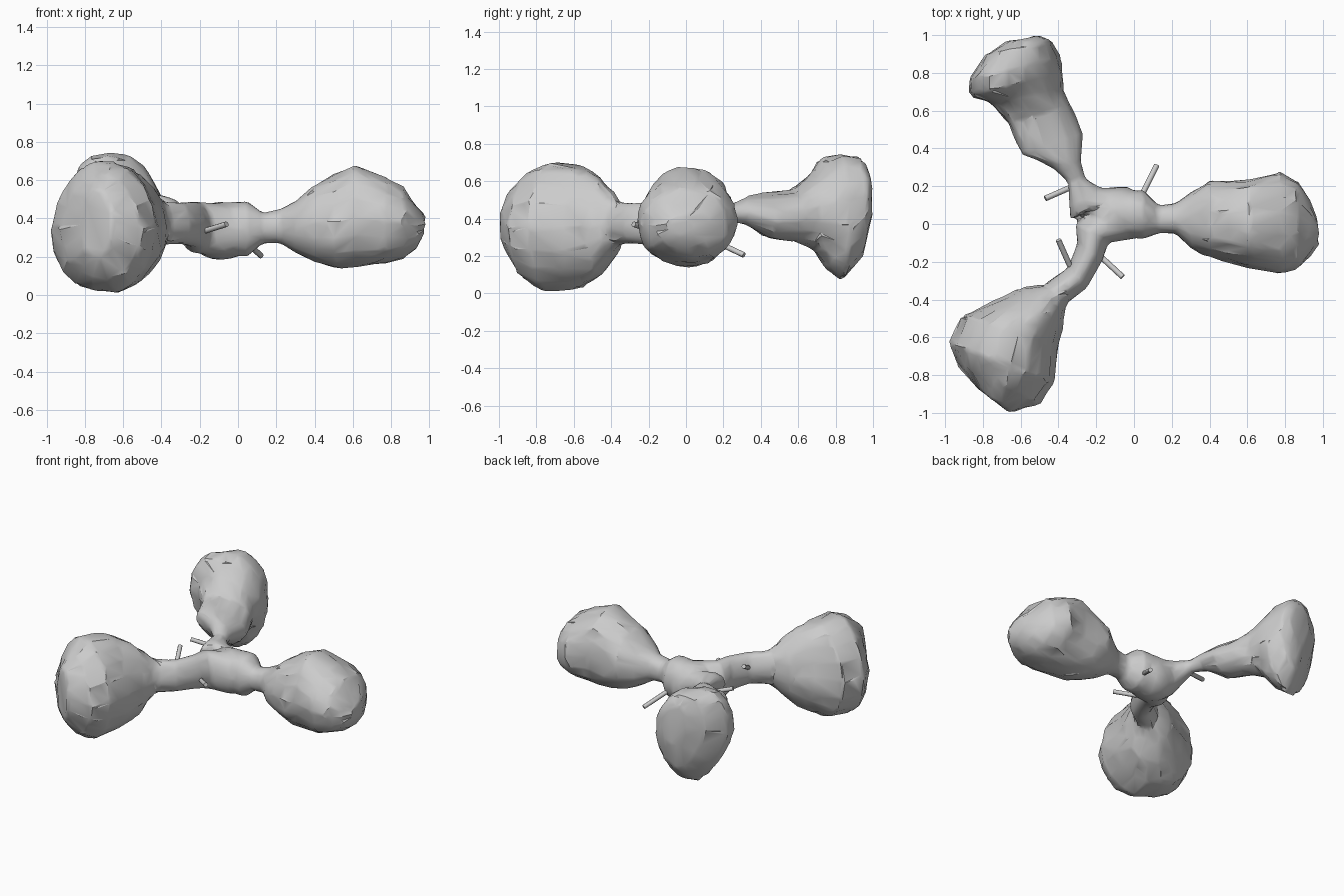
import bpy, bmesh, math, random
from mathutils import Vector, Matrix

cube = bpy.data.objects.get("Cube")
if cube:
    bpy.data.objects.remove(cube, do_unlink=True)
random.seed(4)

grey = bpy.data.materials.new("light grey")
grey.use_nodes = True
GREY = (0.6, 0.6, 0.6, 1)
grey.diffuse_color = GREY
grey.node_tree.nodes["Principled BSDF"].inputs["Base Color"].default_value = GREY

# Arm sections: one side (x, y), other side (x, y), bottom z, top z
ARM_LEFT = [
    (-.03, -.07, -.03, .18, .20, .49), (.05, -.08, .05, .18, .20, .49),
    (.13, -.05, .13, .10, .27, .43), (.22, -.05, .22, .11, .27, .45),
    (.30, -.13, .30, .17, .22, .49), (.40, -.18, .40, .23, .17, .58),
    (.50, -.20, .50, .235, .135, .63), (.61, -.23, .61, .24, .14, .685),
    (.77, -.27, .77, .275, .165, .61), (.87, -.23, .87, .23, .19, .56),
    (.935, -.17, .93, .13, .24, .47), (.98, -.10, .97, .03, .31, .42)]
ARM_FRONT = [
    (0, -.08, -.20, .10, .20, .48), (-.135, -.10, -.31, .0, .22, .49),
    (-.165, -.19, -.30, -.10, .25, .49), (-.25, -.34, -.35, -.23, .265, .485),
    (-.345, -.41, -.47, -.32, .26, .49), (-.36, -.45, -.60, -.34, .19, .55),
    (-.37, -.52, -.74, -.41, .09, .63), (-.395, -.66, -.91, -.48, .015, .685),
    (-.42, -.84, -.98, -.63, .01, .70), (-.50, -.95, -.93, -.75, .08, .63),
    (-.65, -1.0, -.82, -.88, .20, .55)]
ARM_BACK = [
    (-.02, .20, -.34, .02, .21, .47), (-.17, .19, -.345, .09, .30, .48),
    (-.255, .24, -.35, .22, .38, .47), (-.28, .33, -.44, .305, .37, .51),
    (-.27, .48, -.60, .37, .30, .535), (-.33, .63, -.67, .53, .28, .55),
    (-.37, .72, -.76, .64, .24, .63), (-.38, .80, -.87, .68, .13, .72),
    (-.385, .88, -.88, .77, .07, .745), (-.43, .97, -.78, .90, .20, .73),
    (-.50, 1.0, -.68, .965, .38, .66)]


def add_arm(bm, sections, narrow_top=0, narrow_base=0, tilt=0, sides=18):
    """Loft slightly lumpy oval rings into a closed arm."""
    rings = []
    for x1, y1, x2, y2, lo, hi in sections:
        centre = Vector(((x1 + x2) / 2, (y1 + y2) / 2, (lo + hi) / 2))
        across = Vector(((x1 - x2) / 2, (y1 - y2) / 2, 0))
        lump = 0.03 if hi - lo > 0.3 else 0.01
        ring = []
        for i in range(sides):
            a = math.tau * i / sides
            c, s = math.cos(a), math.sin(a)
            c = math.copysign(abs(c) ** 0.9, c)
            s = math.copysign(abs(s) ** 0.9, s)
            k = 0.995 + random.uniform(-1, 1) * lump
            z = (hi - lo) / 2 * s + tilt * across.length * c
            c *= 1 - narrow_top * max(0, s) - narrow_base * max(0, -s)
            ring.append(bm.verts.new(centre + (across * c + Vector((0, 0, z))) * k))
        rings.append(ring)
    for a, b in zip(rings, rings[1:]):
        for i in range(sides):
            j = (i + 1) % sides
            bm.faces.new((a[i], a[j], b[j], b[i]))
    bm.faces.new(rings[0])
    bm.faces.new(rings[-1])


def make_object(name, bm):
    bmesh.ops.recalc_face_normals(bm, faces=bm.faces)
    mesh = bpy.data.meshes.new(name)
    bm.to_mesh(mesh)
    bm.free()
    mesh.materials.append(grey)
    obj = bpy.data.objects.new(name, mesh)
    bpy.context.collection.objects.link(obj)
    bpy.ops.object.select_all(action='DESELECT')
    obj.select_set(True)
    bpy.context.view_layer.objects.active = obj
    return obj


# Body: three lobed arms fused with a round hub
bm = bmesh.new()
add_arm(bm, ARM_LEFT)
add_arm(bm, ARM_FRONT, narrow_top=0.2)
add_arm(bm, ARM_BACK, narrow_base=0.25, tilt=-0.2)
bmesh.ops.create_icosphere(
    bm, subdivisions=3, radius=1,
    matrix=Matrix.Translation((-.09, .058, .335)) @ Matrix.Diagonal((.18, .14, .153, 1)))
body = make_object("lobed_body", bm)

remesh = body.modifiers.new("fuse", 'REMESH')
remesh.mode = 'VOXEL'
remesh.voxel_size = 0.016
soften = body.modifiers.new("soften", 'SMOOTH')
soften.factor = 0.5
soften.iterations = 4
facet = body.modifiers.new("facet", 'DECIMATE')
facet.ratio = 0.08
for name in ("fuse", "soften", "facet"):
    bpy.ops.object.modifier_apply(modifier=name)
if not body.data.materials:
    body.data.materials.append(grey)

# Rough, chipped surface on the lobes, smooth towards the hub
for v in body.data.vertices:
    reach = math.hypot(v.co.x + .1, v.co.y)
    if reach > 0.45:
        v.co += v.normal * random.uniform(-.006, .005)
bpy.ops.object.shade_smooth_by_angle(angle=math.radians(30))

# Thin rods poking out near the hub
RODS = {
    "rod_left": ((.03, .13, .29), (.12, .31, .205)),
    "rod_back": ((-.31, .205, .385), (-.47, .135, .43)),
    "rod_right": ((-.34, -.22, .41), (-.40, -.085, .485)),
    "rod_front": ((-.19, -.16, .33), (-.06, -.28, .37)),
}
for name, (start, end) in RODS.items():
    p, q = Vector(start), Vector(end)
    bm = bmesh.new()
    turn = (q - p).to_track_quat('Z', 'Y').to_matrix().to_4x4()
    bmesh.ops.create_cone(
        bm, cap_ends=True, segments=8, radius1=.015, radius2=.015,
        depth=(q - p).length, matrix=Matrix.Translation((p + q) / 2) @ turn)
    make_object(name, bm)
    bpy.ops.object.shade_smooth_by_angle(angle=math.radians(50))
